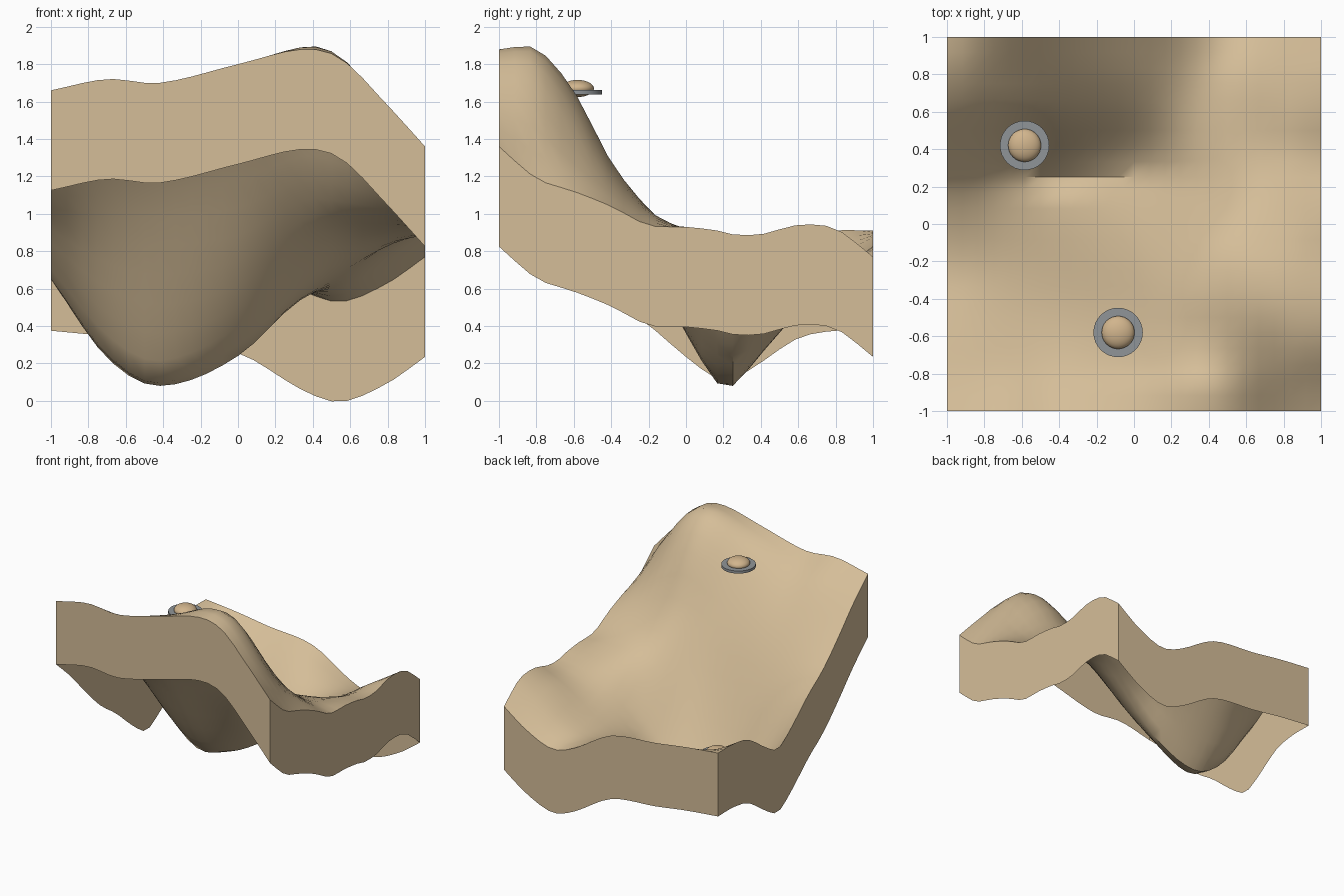
import bpy
import bmesh
from math import radians

CELLS = 24
SKIRT_DEPTH = 0.535

# Terrain heights in hundredths, sampled along y from front to back
SAMPLE_Y = [-1, -.8, -.6, -.4, -.2, 0, .17, .25, .4, .6, .8, 1]
SECTIONS = {
    -1.0: "166 148 127 108 94 77 65 65 74 87 91 91",
    -0.7: "172 157 134 108 79 47 25 23 36 59 73 88",
    -0.42: "170 158 138 110 74 36 9 8 25 48 67 84",
    0.0: "180 173 148 115 80 50 30 24 32 51 67 79",
    0.35: "188 188 166 128 101 79 62 58 55 56 58 59",
    0.55: "183 182 158 124 102 90 80 75 69 65 61 53",
    0.8: "158 150 130 113 99 92 88 86 83 83 77 63",
    1.0: "136 119 112 104 94 93 91 89 89 94 92 77",
}


def remove_default_cube():
    cube = bpy.data.objects.get("Cube")
    if cube:
        bpy.data.objects.remove(cube, do_unlink=True)


def make_material(name, colour):
    material = bpy.data.materials.new(name)
    material.use_nodes = True
    material.diffuse_color = (*colour, 1)
    shader = material.node_tree.nodes["Principled BSDF"]
    shader.inputs["Base Color"].default_value = (*colour, 1)
    return material


def smooth_curve(positions, values, at):
    """Interpolate smoothly through the samples with a cubic Hermite curve."""
    last = len(positions) - 1
    i = 0
    while i < last - 1 and at > positions[i + 1]:
        i += 1

    def slope(k):
        low, high = max(k - 1, 0), min(k + 1, last)
        return (values[high] - values[low]) / (positions[high] - positions[low])

    span = positions[i + 1] - positions[i]
    rise = values[i + 1] - values[i]
    t = (at - positions[i]) / span
    blend = t * t * (3 - 2 * t)
    bend = (1 - t) * slope(i) - t * slope(i + 1)
    return values[i] + rise * blend + span * t * (1 - t) * bend


def terrain_height(x, y):
    stations = list(SECTIONS)
    heights = [
        smooth_curve(SAMPLE_Y, [int(h) / 100 for h in row.split()], y)
        for row in SECTIONS.values()
    ]
    return smooth_curve(stations, heights, x)


def finish(obj, material, angle):
    obj.data.materials.append(material)
    bpy.ops.object.select_all(action="DESELECT")
    obj.select_set(True)
    bpy.context.view_layer.objects.active = obj
    bpy.ops.object.shade_smooth_by_angle(angle=radians(angle))


def build_terrain(material):
    # Rolling top sheet on a regular grid
    bm = bmesh.new()
    bmesh.ops.create_grid(bm, x_segments=CELLS, y_segments=CELLS, size=1)
    for vert in bm.verts:
        vert.co.z = terrain_height(vert.co.x, vert.co.y)

    # Side walls hang from a crisp rim and leave the underside open
    rim = [edge for edge in bm.edges if edge.is_boundary]
    walls = bmesh.ops.extrude_edge_only(bm, edges=rim)
    for item in walls["geom"]:
        if isinstance(item, bmesh.types.BMVert):
            item.co.z -= SKIRT_DEPTH
    for edge in rim:
        edge.smooth = False
    bmesh.ops.recalc_face_normals(bm, faces=bm.faces)

    # The open sheet must face upward
    bm.normal_update()
    if sum(face.normal.z for face in bm.faces) < 0:
        bmesh.ops.reverse_faces(bm, faces=bm.faces)

    mesh = bpy.data.meshes.new("terrain")
    bm.to_mesh(mesh)
    bm.free()
    terrain = bpy.data.objects.new("terrain", mesh)
    bpy.context.collection.objects.link(terrain)
    finish(terrain, material, 46)


def build_marker(name, x, y, z, disc_material, dome_material):
    # Thin round plate
    bpy.ops.mesh.primitive_cylinder_add(
        vertices=32, radius=0.132, depth=0.022, location=(x, y, z))
    disc = bpy.context.object
    disc.name = name + "_disc"
    finish(disc, disc_material, 40)

    # Flattened ball set into the plate
    bpy.ops.mesh.primitive_uv_sphere_add(
        segments=32, ring_count=16, radius=0.088, location=(x, y, z + 0.02))
    dome = bpy.context.object
    dome.name = name + "_dome"
    dome.scale.z = 0.52
    finish(dome, dome_material, 40)


remove_default_cube()
sand = make_material("sand", (0.665, 0.512, 0.315))
grey = make_material("slate grey", (0.28, 0.30, 0.315))
tan = make_material("warm tan", (0.64, 0.46, 0.265))

build_terrain(sand)
build_marker("front_marker", -0.085, -0.58, 1.65, grey, tan)
build_marker("back_marker", -0.585, 0.42, 0.565, grey, tan)
